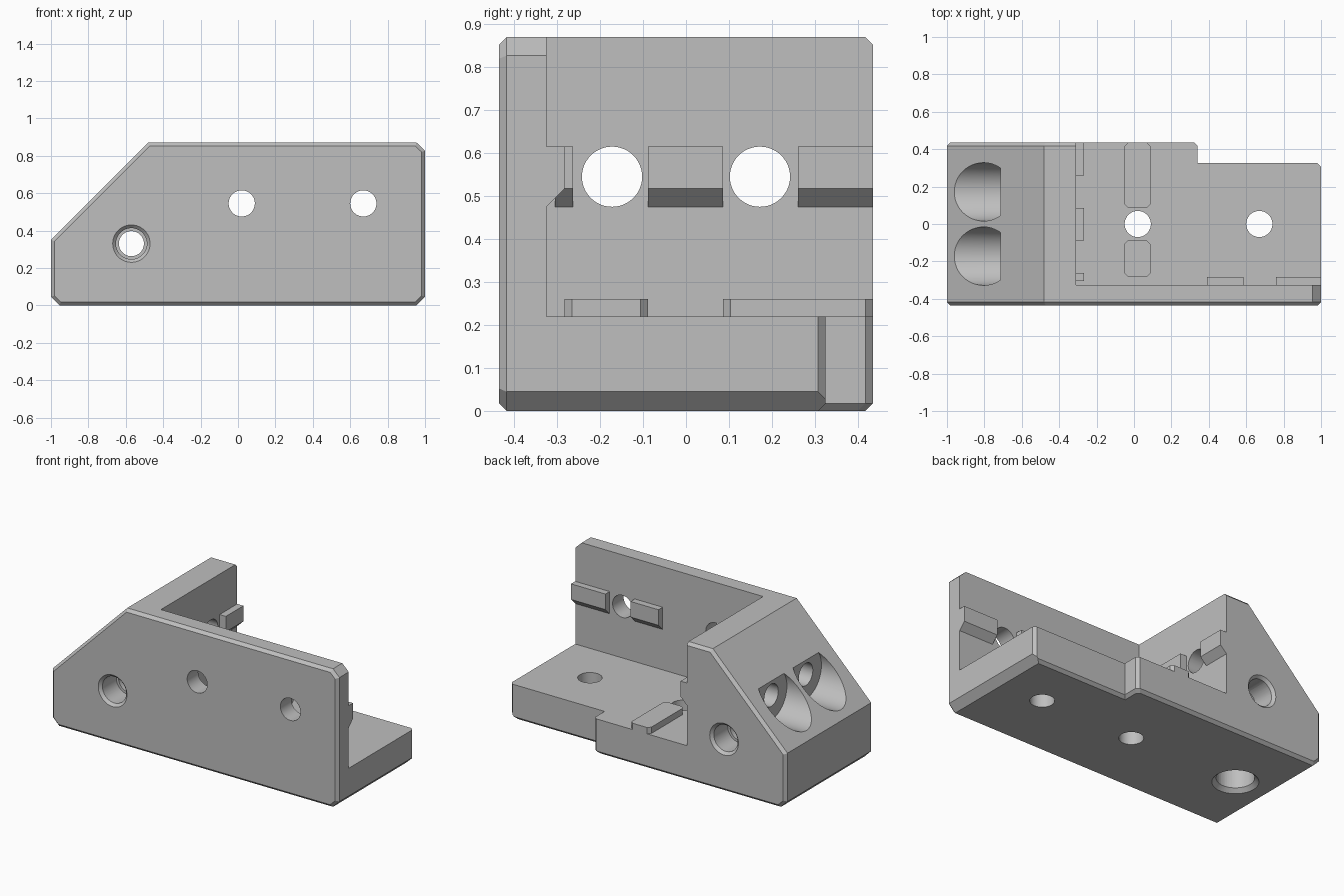
import bpy, bmesh
from math import radians
from mathutils import Matrix, Vector

cube = bpy.data.objects.get("Cube")
if cube:
    bpy.data.objects.remove(cube, do_unlink=True)

grey = bpy.data.materials.new("plain grey")
grey.use_nodes = True
grey.diffuse_color = (0.52, 0.52, 0.52, 1)
grey.node_tree.nodes["Principled BSDF"].inputs["Base Color"].default_value = (0.52, 0.52, 0.52, 1)

CHAMFER = 0.018
HALF_Y, WALL_Y = 0.435, -0.325
FLOOR_Z, BLOCK_X = 0.22, -0.31
HOLE_R = 0.07


def finish(name, bm):
    bmesh.ops.recalc_face_normals(bm, faces=bm.faces)
    mesh = bpy.data.meshes.new(name)
    bm.to_mesh(mesh)
    bm.free()
    mesh.materials.append(grey)
    obj = bpy.data.objects.new(name, mesh)
    bpy.context.collection.objects.link(obj)
    return obj


def loft(name, rings, cap_bevel=0):
    """Join matching rings of points into a closed solid."""
    bm = bmesh.new()
    rows = [[bm.verts.new(p) for p in ring] for ring in rings]
    n = len(rows[0])
    for a, b in zip(rows, rows[1:]):
        for i in range(n):
            j = (i + 1) % n
            bm.faces.new((a[i], a[j], b[j], b[i]))
    caps = [bm.faces.new(rows[0]), bm.faces.new(rows[-1])]
    bmesh.ops.recalc_face_normals(bm, faces=bm.faces)
    if cap_bevel:
        edges = [e for f in caps for e in f.edges]
        bmesh.ops.bevel(bm, geom=edges, offset=cap_bevel, segments=1, affect='EDGES')
    return finish(name, bm)


def prism(name, profile, axis, lo, hi, cap_bevel=0):
    """Extrude a profile of the two remaining coordinates along an axis."""
    def place(p, t):
        q = list(p)
        q.insert(axis, t)
        return q
    return loft(name, [[place(p, t) for p in profile] for t in (lo, hi)], cap_bevel)


def box_profile(a0, a1, b0, b1):
    return [(a0, b0), (a1, b0), (a1, b1), (a0, b1)]


def cut(cutter):
    cutter.hide_render = True
    mod = body.modifiers.new("cut", 'BOOLEAN')
    mod.operation = 'DIFFERENCE'
    mod.solver = 'EXACT'
    mod.object = cutter
    bpy.context.view_layer.objects.active = body
    bpy.ops.object.modifier_apply(modifier=mod.name)
    bpy.data.objects.remove(cutter, do_unlink=True)


def drill(start, end, r1, r2=None):
    a, b = Vector(start), Vector(end)
    turn = (b - a).to_track_quat('Z', 'Y').to_matrix().to_4x4()
    bm = bmesh.new()
    bmesh.ops.create_cone(bm, cap_ends=True, segments=48, radius1=r1,
                          radius2=r1 if r2 is None else r2, depth=(b - a).length,
                          matrix=Matrix.Translation((a + b) / 2) @ turn)
    cut(finish("drill", bm))


# Main body: chamfered side outline
outline = [(-0.955, 0), (0.955, 0), (1, 0.045), (1, 0.827), (0.955, 0.87),
           (-0.48, 0.87), (-1, 0.35), (-1, 0.045)]
body = prism("bracket_body", outline, 1, -HALF_Y, HALF_Y, CHAMFER)

# Open pocket behind the wall and beside the block
cut(prism("pocket", box_profile(BLOCK_X, 2, FLOOR_Z, 2), 1, WALL_Y, 2))

# Stepped notch at the back of the floor, with chamfered rim
notch = [(0.34 - 0.118, HALF_Y + 0.1), (0.34, HALF_Y - CHAMFER), (0.34, 0.325),
         (1 - CHAMFER, 0.325), (1.1, 0.325 - 0.118), (1.1, HALF_Y + 0.1)]
cut(loft("notch", [[(x - d, y - d, z) for x, y in notch]
                   for d, z in ((0.038, -0.02), (0, CHAMFER), (0, 0.3))]))

# Bolt holes through the wall and the floor
for x in (0.02, 0.67):
    drill((x, -0.6, 0.545), (x, -0.2, 0.545), HOLE_R)
    drill((x, 0, -0.1), (x, 0, 0.35), HOLE_R)

# Bolt holes and counterbores through the sloped block
for y in (-0.172, 0.172):
    drill((-0.9, y, 0.545), (-0.2, y, 0.545), HOLE_R)
    drill((-1.2, y, 0.545), (-0.715, y, 0.545), 0.156)

# Cross hole with a wider, countersunk mouth at each end
drill((-0.57, -0.6, 0.33), (-0.57, 0.6, 0.33), 0.067)
for s in (-1, 1):
    drill((-0.57, s * 0.6, 0.33), (-0.57, s * 0.28, 0.33), 0.083)
    drill((-0.57, s * (HALF_Y + 0.01), 0.33), (-0.57, s * (HALF_Y - 0.02), 0.33), 0.11, 0.08)

# Blind countersunk hole underneath
drill((-0.74, 0, -0.1), (-0.74, 0, 0.24), 0.108)
drill((-0.74, 0, -0.01), (-0.74, 0, 0.025), 0.142, 0.107)

bpy.ops.object.select_all(action='DESELECT')
body.select_set(True)
bpy.context.view_layer.objects.active = body
bpy.ops.object.shade_smooth_by_angle(angle=radians(25))


# Locating ridges with a sloped underside
def ridge_profile(base, reach):
    return [(base, 0.475), (base + reach, 0.517), (base + reach, 0.615), (base, 0.615)]


for i, (lo, hi) in enumerate([(-0.305, -0.263), (-0.088, 0.086), (0.26, HALF_Y)]):
    prism(f"block_ridge_{i + 1}", ridge_profile(BLOCK_X, 0.043), 1, lo, hi)
for i, (lo, hi) in enumerate([(0.39, 0.585), (0.76, 1)]):
    prism(f"wall_ridge_{i + 1}", ridge_profile(WALL_Y, 0.042), 0, lo, hi)

# Floor keys with clipped corners
for i, (lo, hi) in enumerate([(-0.283, -0.088), (0.086, HALF_Y)]):
    x0, x1, c = -0.05, 0.087, CHAMFER
    key = [(x0 + c, lo), (x1 - c, lo), (x1, lo + c), (x1, hi - c),
           (x1 - c, hi), (x0 + c, hi), (x0, hi - c), (x0, lo + c)]
    prism(f"floor_key_{i + 1}", key, 2, FLOOR_Z, 0.26)
